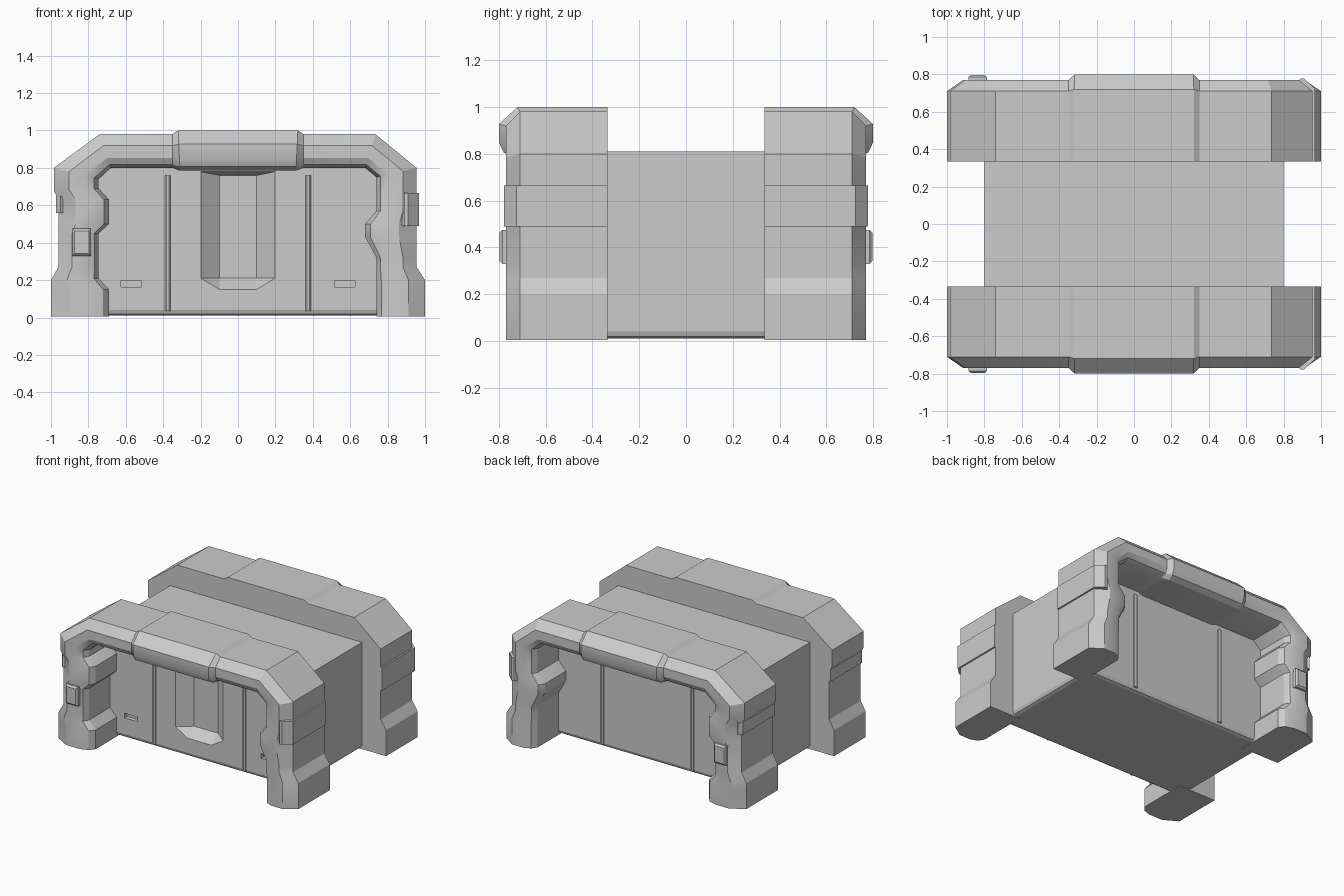
import bpy, bmesh
from mathutils import Vector

if "Cube" in bpy.data.objects:
    bpy.data.objects.remove(bpy.data.objects["Cube"])


def make(name, bm, smooth=False):
    bmesh.ops.recalc_face_normals(bm, faces=bm.faces[:])
    me = bpy.data.meshes.new(name)
    bm.to_mesh(me)
    bm.free()
    ob = bpy.data.objects.new(name, me)
    bpy.context.collection.objects.link(ob)
    if smooth:
        bpy.ops.object.select_all(action='DESELECT')
        ob.select_set(True)
        bpy.context.view_layer.objects.active = ob
        bpy.ops.object.shade_smooth_by_angle(angle=0.45)
    return ob


def mirror(ob, x=False, y=True):
    m = ob.modifiers.new("Mirror", 'MIRROR')
    m.use_axis = (x, y, False)
    m.use_clip = False
    m.use_mirror_merge = False


def add_box(bm, x, y, z):
    g = bmesh.ops.create_cube(bm, size=1)
    for v in g['verts']:
        v.co = Vector([(a + b) / 2 + c * (b - a) for (a, b), c in zip((x, y, z), v.co)])
    return g['verts']


def prism(bm, pts, z0, z1):
    f = bm.faces.new([bm.verts.new((x, y, z0)) for x, y in pts])
    g = bmesh.ops.extrude_face_region(bm, geom=[f])
    for v in g['geom']:
        if isinstance(v, bmesh.types.BMVert):
            v.co.z = z1


FRONT = -0.46

# central body with softened bottom edges
bm = bmesh.new()
add_box(bm, (-.8, .8), (FRONT, -FRONT), (.01, .81))
low = [e for e in bm.edges if all(v.co.z < .1 for v in e.verts)]
bmesh.ops.bevel(bm, geom=low, offset=.03, segments=2, profile=.5, affect='EDGES')
body = make("body", bm)

# cutter: faceted niche and two slots, on front and back
bm = bmesh.new()
f, b = FRONT - .001, FRONT + .08
niche = []
for s in (-1, 1):
    for p in ((.2, f, .21), (.1, f, .15), (.2, f, .78), (.1, b, .21), (.1, b, .76)):
        niche.append(bm.verts.new((s * p[0], p[1], p[2])))
bmesh.ops.convex_hull(bm, input=niche)
for s in (-1, 1):
    add_box(bm, sorted((s * .515, s * .625)), (f - .01, FRONT + .03), (.163, .198))
for g in [bmesh.ops.duplicate(bm, geom=bm.verts[:] + bm.edges[:] + bm.faces[:])]:
    for v in g['geom']:
        if isinstance(v, bmesh.types.BMVert):
            v.co.y *= -1
cutter = make("niche_cutter", bm)
cutter.hide_render = True
cutter.display_type = 'WIRE'
mod = body.modifiers.new("Niches", 'BOOLEAN')
mod.operation = 'DIFFERENCE'
mod.solver = 'EXACT'
mod.object = cutter
bpy.context.view_layer.objects.active = body
bpy.ops.object.modifier_apply(modifier="Niches")
bpy.data.objects.remove(cutter)

# thin vertical ribs on the end panels
bm = bmesh.new()
prism(bm, [(.36, FRONT + .02), (.36, FRONT - .008), (.368, FRONT - .018),
           (.382, FRONT - .018), (.39, FRONT - .008), (.39, FRONT + .02)], .035, .76)
mirror(make("panel_rib", bm), x=True)

# arch frame stations: outer x, z / inner x, z
stations = [
    (-1, .005, -.69, .005), (-1, .15, -.69, .15), (-1, .2, -.745, .21),
    (-.96, .27, -.745, .27), (-.96, .45, -.745, .45), (-.96, .5, -.69, .5),
    (-.96, .63, -.69, .63), (-.985, .68, -.745, .69), (-.985, .8, -.745, .74),
    (-.74, .98, -.68, .8), (-.35, .98, -.35, .8), (-.32, 1, -.31, .785),
    (.32, 1, .31, .785), (.35, .98, .35, .8), (.735, .98, .68, .8),
    (.955, .8, .74, .75), (.955, .57, .74, .57), (.955, .5, .68, .5),
    (.955, .43, .68, .43), (.955, .32, .74, .32), (.955, .27, .74, .27),
    (1, .2, .74, .2), (1, .005, .74, .005)]
bm = bmesh.new()
rings = []
for ox, oz, ix, iz in stations:
    o, i = Vector((ox, oz)), Vector((ix, iz))
    mid = oz > .99
    yf = -.8 if mid else -.77
    ring = []
    for t, y in ((0, -.335), (0, -.72 if mid else -.71), (.34, yf), (.7, yf),
                 (.9, yf + .02), (1, yf + .06), (1, -.335)):
        p = o.lerp(i, t)
        ring.append(bm.verts.new((p.x, y, p.y)))
    rings.append(ring)
n = len(rings[0])
for a, c in zip(rings, rings[1:]):
    for k in range(n):
        bm.faces.new((a[k], a[(k + 1) % n], c[(k + 1) % n], c[k]))
bm.faces.new(rings[0])
bm.faces.new(rings[-1])
mirror(make("arch_frame", bm, smooth=True))

# raised bands wrapping the outer side of the legs
bm = bmesh.new()
prism(bm, [(.86, -.74), (.89, -.778), (.91, -.778), (.967, -.725), (.967, -.335), (.86, -.335)],
      .49, .665)
mirror(make("right_leg_band", bm))
bm = bmesh.new()
prism(bm, [(-.9, -.7), (-.95, -.735), (-.972, -.71), (-.972, -.335), (-.9, -.335)], .56, .65)
mirror(make("left_leg_band", bm))

# latch block on the left leg
bm = bmesh.new()
add_box(bm, (-.885, -.785), (-.797, -.7), (.33, .475))
edges = [e for e in bm.edges if all(v.co.y < -.75 for v in e.verts)]
bmesh.ops.bevel(bm, geom=edges, offset=.012, segments=1, profile=.5, affect='EDGES')
mirror(make("leg_latch", bm))
